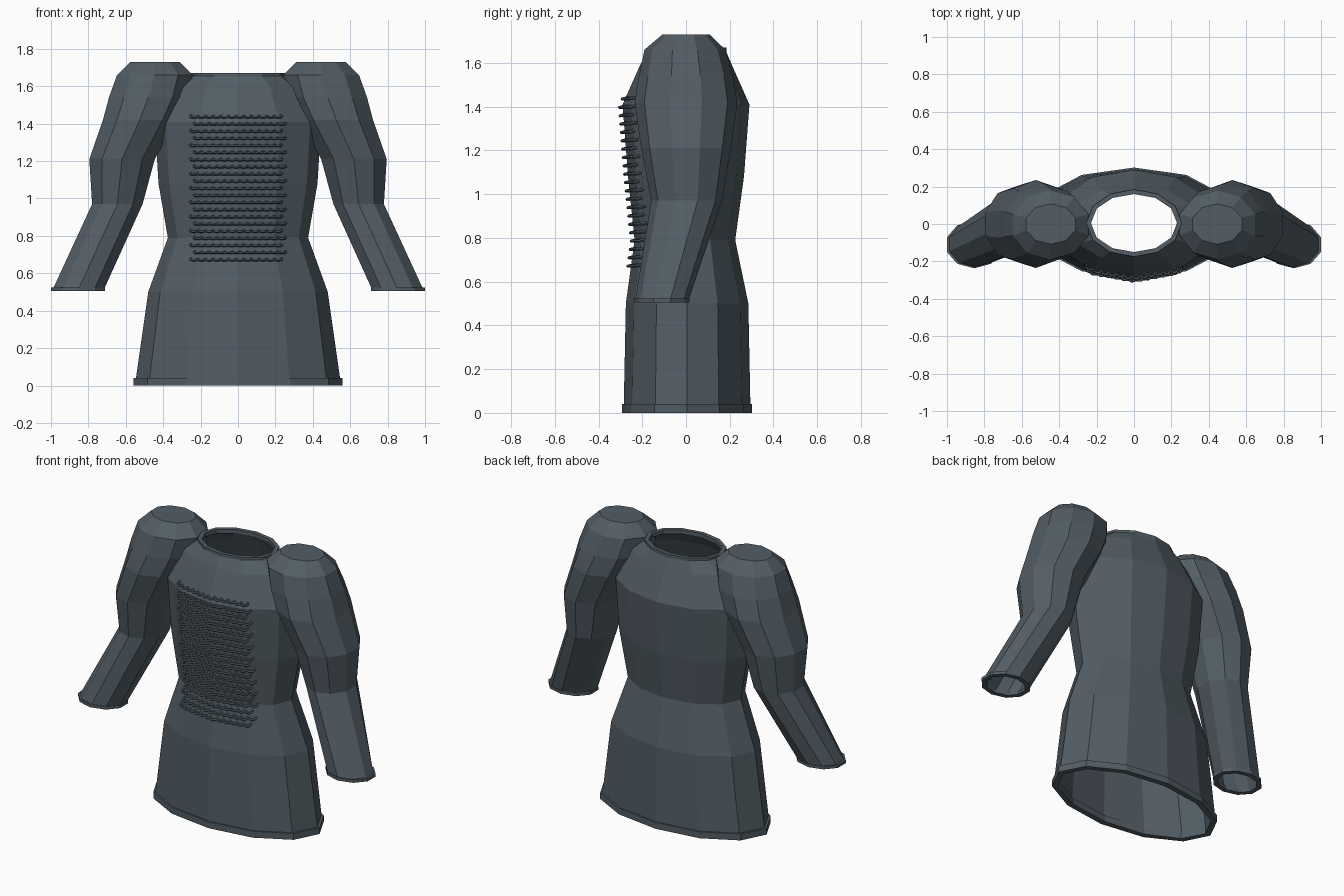
import bpy, bmesh
from math import cos, sin, pi, radians
from mathutils import Matrix, Vector
from mathutils.bvhtree import BVHTree

if "Cube" in bpy.data.objects:
    bpy.data.objects.remove(bpy.data.objects["Cube"])

steel = bpy.data.materials.new("dark_steel")
steel.diffuse_color = (0.085, 0.11, 0.13, 1)
steel.use_nodes = True
steel.node_tree.nodes["Principled BSDF"].inputs["Base Color"].default_value = steel.diffuse_color


def finish(name, bm):
    me = bpy.data.meshes.new(name)
    bm.to_mesh(me)
    me.materials.append(steel)
    ob = bpy.data.objects.new(name, me)
    bpy.context.collection.objects.link(ob)
    return ob


def loft(rings, n, start=0.0, cap=False, closed=False):
    """Skin horizontal ellipses (z, xc, yc, rx, ry), listed top to bottom."""
    bm = bmesh.new()
    loops = []
    for z, xc, yc, rx, ry in rings:
        angles = [start + 2 * pi * i / n for i in range(n)]
        loops.append([bm.verts.new((xc + rx * cos(a), yc + ry * sin(a), z)) for a in angles])
    pairs = list(zip(loops, loops[1:]))
    if closed:
        pairs.append((loops[-1], loops[0]))
    for a, b in pairs:
        for i in range(n):
            j = (i + 1) % n
            bm.faces.new((a[i], b[i], b[j], a[j]))
    if cap:
        bm.faces.new(loops[0])
    return bm


def thicken(ob, t):
    m = ob.modifiers.new("thickness", 'SOLIDIFY')
    m.thickness = t
    m.offset = -1


def band(name, z0, z1, xc, yc, rx, ry, t, n, start=0.0):
    """Trim band around an opening."""
    prof = [(z1, 0), (z0, 0), (z0, t), (z1, t)]
    finish(name, loft([(z, xc, yc, rx - d, ry - d) for z, d in prof], n, start, closed=True))


# Torso: twelve-sided shell flaring into a skirt
torso = loft([
    (1.66, 0, 0.005, 0.25, 0.175),
    (1.59, 0, 0, 0.35, 0.21),
    (1.41, 0, 0, 0.445, 0.29),
    (1.08, 0, 0, 0.425, 0.265),
    (0.79, 0, -0.005, 0.375, 0.23),
    (0.50, 0, 0.005, 0.48, 0.28),
    (0.01, 0, 0.005, 0.55, 0.29)], 12)
surface = BVHTree.FromBMesh(torso)
thicken(finish("torso", torso), 0.02)
band("hem_band", 0.0, 0.04, 0, 0.005, 0.56, 0.297, 0.035, 12)
band("neck_band", 1.645, 1.67, 0, 0.005, 0.255, 0.18, 0.025, 12)

# Sleeves: ten-sided, closed at the shoulder and open at the cuff
K = 1 / cos(pi / 10)
SLEEVE = [
    (1.73, 0.445, 0, 0.132, 0.108),
    (1.66, 0.445, -0.005, 0.202, 0.185),
    (1.54, 0.48, 0, 0.21, 0.215),
    (1.42, 0.525, 0, 0.197, 0.235),
    (1.21, 0.62, 0, 0.175, 0.205),
    (0.97, 0.645, 0.003, 0.135, 0.162),
    (0.515, 0.853, -0.11, 0.137, 0.122)]
for side, label in ((1, "right"), (-1, "left")):
    rings = [(z, side * x, y, rx * K, ry) for z, x, y, rx, ry in SLEEVE]
    thicken(finish("sleeve_" + label, loft(rings, 10, pi / 2, cap=True)), 0.02)
    band("cuff_" + label, 0.505, 0.523, side * 0.855, -0.11, 0.145 * K, 0.127, 0.03, 10, pi / 2)


# Chain mail: staggered rows of small rings laid on the chest
def ring_geometry(bm, mat, major=0.019, minor=0.007, n=10, m=5):
    g = [[bm.verts.new(mat @ Vector((
        (major + minor * cos(2 * pi * j / m)) * cos(2 * pi * i / n),
        (major + minor * cos(2 * pi * j / m)) * sin(2 * pi * i / n),
        minor * sin(2 * pi * j / m)))) for j in range(m)] for i in range(n)]
    for i in range(n):
        for j in range(m):
            k, l = (i + 1) % n, (j + 1) % m
            bm.faces.new((g[i][j], g[k][j], g[k][l], g[i][l]))


mail = bmesh.new()
ROWS, COLS, PITCH = 21, 12, 0.041
for r in range(ROWS):
    z = 0.675 + r * 0.0382
    for c in range(COLS):
        x = (c - (COLS - 1) / 2) * PITCH + (0.25 if r % 2 else -0.25) * PITCH
        hit, normal, _, _ = surface.ray_cast(Vector((x, -1, z)), Vector((0, 1, 0)))
        if hit is None:
            continue
        tilt = Matrix.Rotation(radians(14), 4, 'X')
        turn = normal.to_track_quat('Z', 'Y').to_matrix().to_4x4()
        ring_geometry(mail, Matrix.Translation(hit + normal * 0.006) @ turn @ tilt)
finish("chain_mail_rings", mail)
